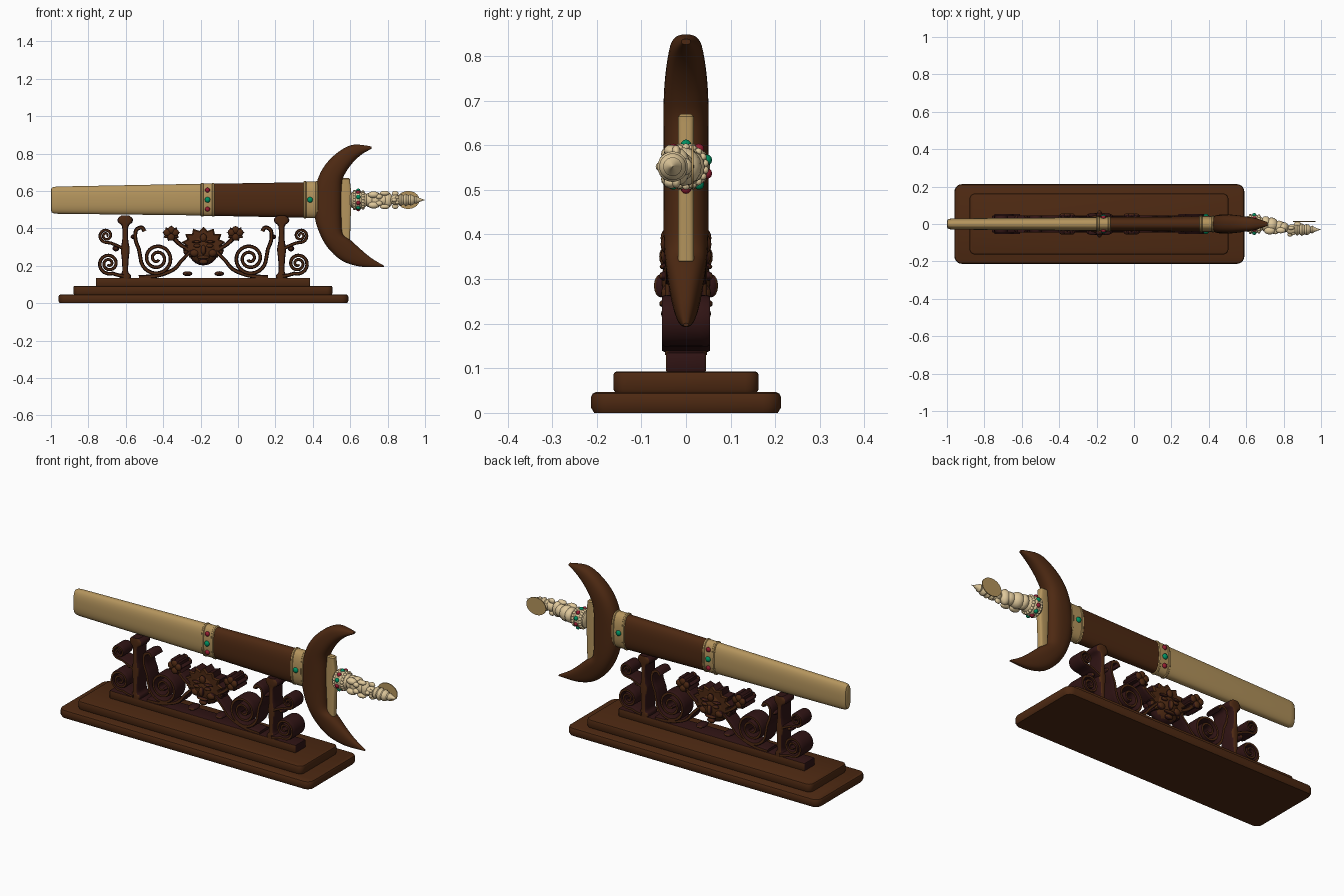
import bpy, bmesh, math
from mathutils import Vector as V, Matrix

if "Cube" in bpy.data.objects:
    bpy.data.objects.remove(bpy.data.objects["Cube"])


def material(name, rgb):
    m = bpy.data.materials.new(name)
    m.diffuse_color = (*rgb, 1)
    m.use_nodes = True
    m.node_tree.nodes["Principled BSDF"].inputs["Base Color"].default_value = m.diffuse_color
    return m


WOOD = material("brown wood", (0.075, 0.022, 0.006))
DARK = material("dark rosewood", (0.030, 0.007, 0.007))
GOLD = material("gold", (0.46, 0.30, 0.11))
IVORY = material("ivory", (0.74, 0.58, 0.33))
RED = material("red gem", (0.30, 0.012, 0.03))
GREEN = material("green gem", (0.0, 0.28, 0.12))
CARVED = (WOOD, DARK)   # front and back faces brown, edges dark
MID = -0.185            # mirror axis of the stand


def finish(name, bm, mats, angle=35):
    mats = mats if isinstance(mats, tuple) else (mats,)
    bmesh.ops.recalc_face_normals(bm, faces=bm.faces[:])
    bm.normal_update()
    if len(mats) == 2:
        for f in bm.faces:
            f.material_index = 0 if abs(f.normal.y) > 0.6 else 1
    me = bpy.data.meshes.new(name)
    bm.to_mesh(me)
    bm.free()
    for m in mats:
        me.materials.append(m)
    me.shade_smooth()
    me.set_sharp_from_angle(angle=math.radians(angle))
    o = bpy.data.objects.new(name, me)
    bpy.context.collection.objects.link(o)
    return o


def ring(c, u, v, p=2.0, n=24):
    """Superellipse of points around c spanned by u and v."""
    out = []
    for i in range(n):
        a = 2 * math.pi * (i + 0.5) / n
        cs, sn = math.cos(a), math.sin(a)
        out.append(V(c) + V(u) * math.copysign(abs(cs) ** (2 / p), cs)
                   + V(v) * math.copysign(abs(sn) ** (2 / p), sn))
    return out


def loft(name, rings, mats, angle=35):
    bm = bmesh.new()
    rows = [[bm.verts.new(p) for p in r] for r in rings]
    n = len(rows[0])
    for a, b in zip(rows, rows[1:]):
        for i in range(n):
            bm.faces.new((a[i], a[(i + 1) % n], b[(i + 1) % n], b[i]))
    bm.faces.new(rows[0])
    bm.faces.new(rows[-1])
    return finish(name, bm, mats, angle)


def smooth(pts, k=6):
    """Catmull-Rom curve through tuples of numbers."""
    out = []
    for i in range(len(pts) - 1):
        a, b, c, d = (pts[max(i - 1, 0)], pts[i], pts[i + 1], pts[min(i + 2, len(pts) - 1)])
        for j in range(k):
            t = j / k
            out.append(tuple(0.5 * (2 * q + (r - p) * t + (2 * p - 5 * q + 4 * r - s) * t * t
                             + (3 * q - p - 3 * r + s) * t ** 3) for p, q, r, s in zip(a, b, c, d)))
    return out + [pts[-1]]


def ribbon(name, pts, w0, w1, hy):
    """Carved strip along an x-z path, extruded through the depth."""
    rings = []
    for i, p in enumerate(pts):
        a, b = pts[max(i - 1, 0)], pts[min(i + 1, len(pts) - 1)]
        t = V((b[0] - a[0], 0, b[1] - a[1])).normalized()
        w = w0 + (w1 - w0) * i / (len(pts) - 1)
        rings.append(ring((p[0], 0, p[1]), V((-t.z, 0, t.x)) * w, (0, hy, 0), 5, 12))
    return loft(name, rings, CARVED, 50)


def spiral(c, r, start, turns, sign, n=48):
    out = []
    for i in range(n + 1):
        t = i / n
        a = math.radians(start) + sign * turns * 2 * math.pi * t
        q = r * (1 - 0.87 * t)
        out.append((c[0] + q * math.cos(a), c[1] + q * math.sin(a)))
    return out


def blobs(name, items, mats, seg=16):
    """Group of ellipsoids: (centre, radii)."""
    bm = bmesh.new()
    for c, r in items:
        bmesh.ops.create_uvsphere(bm, u_segments=seg, v_segments=seg // 2, radius=1,
                                  matrix=Matrix.Translation(c) @ Matrix.Diagonal((*r, 1)))
    return finish(name, bm, mats, 60)


def star(name, c, r0, r1, n, hy, sz=1.0):
    """Jagged extruded rosette."""
    def outline(y, k):
        return [V((c[0] + k * (r1 if i % 2 else r0) * math.sin(math.pi * i / n), y,
                   c[1] + sz * k * (r1 if i % 2 else r0) * math.cos(math.pi * i / n))) for i in range(2 * n)]
    return loft(name, [outline(-hy, 0.9), outline(-hy * 0.8, 1), outline(hy * 0.8, 1), outline(hy, 0.9)], CARVED, 30)


# stepped base with rounded corners
def tier(name, x0, x1, hy, z0, z1, rad, bev, mats):
    rings = []
    for z, ins in ((z0, bev * 0.6), (z0 + bev, 0), (z1 - bev, 0), (z1 - bev * 0.3, bev * 0.3), (z1, bev)):
        pts = []
        for k, (cx, cy) in enumerate(((x1 - rad, hy - rad), (x0 + rad, hy - rad),
                                      (x0 + rad, -hy + rad), (x1 - rad, -hy + rad))):
            for j in range(6):
                a = math.pi / 2 * (k + j / 5)
                pts.append(V((cx + (rad - ins) * math.cos(a), cy + (rad - ins) * math.sin(a), z)))
        rings.append(pts)
    loft(name, rings, mats)


tier("base_lower", -0.96, 0.59, 0.213, 0, 0.047, 0.04, 0.012, WOOD)
tier("base_upper", -0.88, 0.505, 0.163, 0.045, 0.093, 0.03, 0.008, WOOD)
tier("stand_plinth", -0.76, 0.385, 0.045, 0.092, 0.135, 0.006, 0.003, CARVED)

# carved stand, both halves
for side, m in (("left", 1), ("right", -1)):
    def mx(pts):
        return [(MID + m * (p[0] - MID), p[1]) for p in pts]
    px = MID - m * 0.418
    prof = smooth([(.13, .03), (.15, .03), (.17, .016), (.24, .019), (.29, .024), (.34, .016),
                   (.41, .017), (.432, .038), (.452, .040), (.468, .022)], 3)
    loft("post_" + side, [ring((px, 0, z), (w, 0, 0), (0, .047, 0), 4, 20) for z, w in prof], CARVED)
    ribbon("big_scroll_" + side, mx(smooth([(-.50, .385), (-.515, .405), (-.545, .39), (-.548, .34), (-.53, .29)], 4)
           + spiral((-.433, .24), .088, 180, 2.4, 1, 64)), .011, .008, .047)
    ribbon("low_curl_" + side, mx([(-.61, .145), (-.64, .15)] + spiral((-.69, .212), .056, -70, 2.2, -1)), .010, .007, .055)
    ribbon("high_curl_" + side, mx(smooth([(-.61, .29), (-.64, .305), (-.68, .322)], 4)
           + spiral((-.705, .362), .037, -90, 1.9, -1)), .009, .006, .045)
    ribbon("vine_" + side, mx(smooth([(-.53, .138), (-.43, .148), (-.345, .18), (-.30, .23), (-.25, .28)])), .012, .009, .042)
    ribbon("fruit_stem_" + side, mx(smooth([(-.27, .29), (-.31, .315), (-.345, .35), (-.36, .38)])), .010, .014, .04)
    cx = MID - m * 0.172
    star("flower_" + side, (cx, .372), .048, .034, 9, .045, .9)
    blobs("flower_petals_" + side, [((cx + dx, y, .37 + dz), (.02, .012, .02)) for y in (-.045, .045)
          for dx, dz in ((-.022, .008), (.022, .008), (0, -.016), (0, .022))], CARVED, 12)
    blobs("leaves_" + side, [((MID - m * dx, 0, z), r) for dx, z, r in (
        (.468, .293, (.018, .035, .016)), (.085, .158, (.026, .04, .013)), (.375, .355, (.014, .035, .012)))], CARVED)

# carved mask in the middle, with crown of points
star("mask_crown", (MID, .315), .118, .092, 13, .038, .8)
blobs("mask_head", [((MID, 0, .292), (.084, .055, .09))], CARVED, 24)
feat = []
for s in (-1, 1):
    feat.append(((MID, s * .056, .285), (.014, .016, .026)))            # nose
    feat.append(((MID, s * .048, .245), (.034, .012, .009)))            # mouth
    feat.append(((MID, s * .042, .222), (.024, .014, .014)))            # chin
    feat.append(((MID, s * .048, .35), (.018, .012, .022)))             # forehead jewel
    for q in (-1, 1):
        feat.append(((MID + q * .034, s * .050, .307), (.019, .010, .010)))  # eyes
        feat.append(((MID + q * .036, s * .047, .328), (.026, .012, .007)))  # brows
        feat.append(((MID + q * .048, s * .040, .268), (.024, .016, .020)))  # cheeks
        feat.append(((MID + q * .092, s * .015, .285), (.016, .022, .028)))  # ears
blobs("mask_features", feat, CARVED)


# scabbard: gold tip, collars and wooden middle
def sheath(name, secs, mats, p=2.5):
    loft(name, [ring((x, 0, z), (0, hy, 0), (0, 0, hz), p, 36) for x, z, hz, hy in secs], mats)


sheath("scabbard_tip", [(-1, .551, .055, .016), (-.996, .551, .065, .023), (-.985, .551, .071, .028),
                        (-.965, .551, .073, .030), (-.19, .554, .085, .036)], GOLD)
sheath("scabbard_middle", [(-.14, .553, .086, .037), (.36, .552, .095, .041)], WOOD)
for name, x0, x1, hz, hy in (("collar_left", -.20, -.125, .091, .041), ("collar_right", .35, .43, .101, .045)):
    sheath(name, [(x0, .553, hz - .005, hy - .004), (x0 + .004, .553, hz, hy), (x0 + .012, .553, hz, hy),
                  (x0 + .015, .553, hz - .003, hy - .003), (x1 - .015, .553, hz - .003, hy - .003),
                  (x1 - .012, .553, hz, hy), (x1 - .004, .553, hz, hy), (x1, .553, hz - .005, hy - .004)], GOLD)
blobs("collar_red_gems", [((-.163, s * .036, z), (.013, .010, .013)) for s in (-1, 1) for z in (.503, .605)], RED)
blobs("collar_green_gems", [((x, s * y, .553), (.015, .011, .015)) for s in (-1, 1)
                            for x, y in ((-.163, .040), (.385, .043))], GREEN)

# crescent crosspiece: outer point, inner point, half depth
crescent = smooth([
    (.715, .838, .715, .826, .010), (.62, .848, .665, .798, .032), (.545, .815, .62, .758, .042),
    (.47, .745, .58, .705, .049), (.425, .66, .557, .65, .051), (.405, .555, .553, .55, .051),
    (.412, .45, .553, .44, .051), (.44, .365, .562, .37, .049), (.485, .29, .605, .335, .043),
    (.56, .225, .66, .285, .032), (.66, .195, .715, .24, .020), (.78, .194, .78, .201, .006)], 5)
loft("crescent_crosspiece", [ring(((a + c) / 2, 0, (b + d) / 2), ((a - c) / 2, 0, (b - d) / 2), (0, h, 0), 2.5, 28)
                             for a, b, c, d, h in crescent], WOOD, 60)

# gold guard bar
loft("guard_bar", [ring((.577, 0, z), (w, 0, 0), (0, y, 0), 4, 20) for z, w, y in (
    (.334, .014, .012), (.34, .022, .018), (.45, .025, .018), (.50, .028, .018), (.60, .028, .018),
    (.65, .022, .018), (.664, .022, .018), (.67, .014, .012))], GOLD)


# hilt: jewelled ring
def turned(name, prof, y, mats):
    loft(name, [ring((x, y, .552), (0, r, 0), (0, 0, r), 2, 28) for x, r in prof], mats)


def around(x, r, s, n, idx):
    return [((x, r * math.sin(2 * math.pi * i / n), .552 + r * math.cos(2 * math.pi * i / n)), (s, s, s)) for i in idx]


turned("hilt_ring", [(.60, .03), (.608, .042), (.62, .042), (.628, .05), (.65, .052), (.66, .046), (.675, .042), (.69, .03)], 0, IVORY)
blobs("hilt_ring_beads", around(.622, .045, .009, 20, range(20)) + around(.668, .043, .009, 18, range(18)), IVORY, 10)
blobs("hilt_red_gems", around(.643, .049, .012, 10, range(1, 10, 2)), RED, 12)
blobs("hilt_green_gems", around(.643, .049, .012, 10, range(0, 10, 2)), GREEN, 12)

# hilt: small crouching figure, head toward the end
Z = .552
blobs("hilt_figure", [
    ((.705, 0, Z), (.03, .042, .040)), ((.735, -.005, Z), (.038, .040, .043)),         # seat and belly
    ((.775, -.014, Z), (.034, .032, .034)), ((.80, -.018, Z), (.028, .028, .042)),     # chest and shoulders
    ((.725, -.036, Z + .028), (.030, .020, .018)), ((.725, -.036, Z - .028), (.030, .020, .018)),  # knees
    ((.785, -.034, Z + .036), (.026, .016, .013)), ((.785, -.034, Z - .036), (.026, .016, .013)),  # arms
    ((.755, -.042, Z + .018), (.018, .013, .014)), ((.755, -.042, Z - .018), (.018, .013, .014)),  # hands
    ((.845, -.030, Z), (.032, .028, .028)), ((.835, -.056, Z), (.014, .012, .011)),    # head and snout
    ((.852, -.052, Z + .014), (.010, .008, .009)), ((.852, -.052, Z - .014), (.010, .008, .009)),  # eyes
    ((.84, -.022, Z + .034), (.018, .010, .014)), ((.84, -.022, Z - .034), (.018, .010, .014)),    # ears
], IVORY)
turned("hilt_crown", [(.86, .022), (.872, .033), (.884, .024), (.897, .034), (.912, .025), (.922, .030),
                      (.935, .026), (.943, .017), (.953, .021), (.965, .013), (.99, .003), (1.0, .0008)], -.030, IVORY)

# thin disc behind the head
loft("halo_disc", [ring((.91, y, Z), (.06, 0, 0), (0, 0, .048), 2, 32) for y in (.012, .017)], GOLD)
blobs("halo_neck", [((.875, -.005, Z), (.02, .02, .02))], IVORY)
